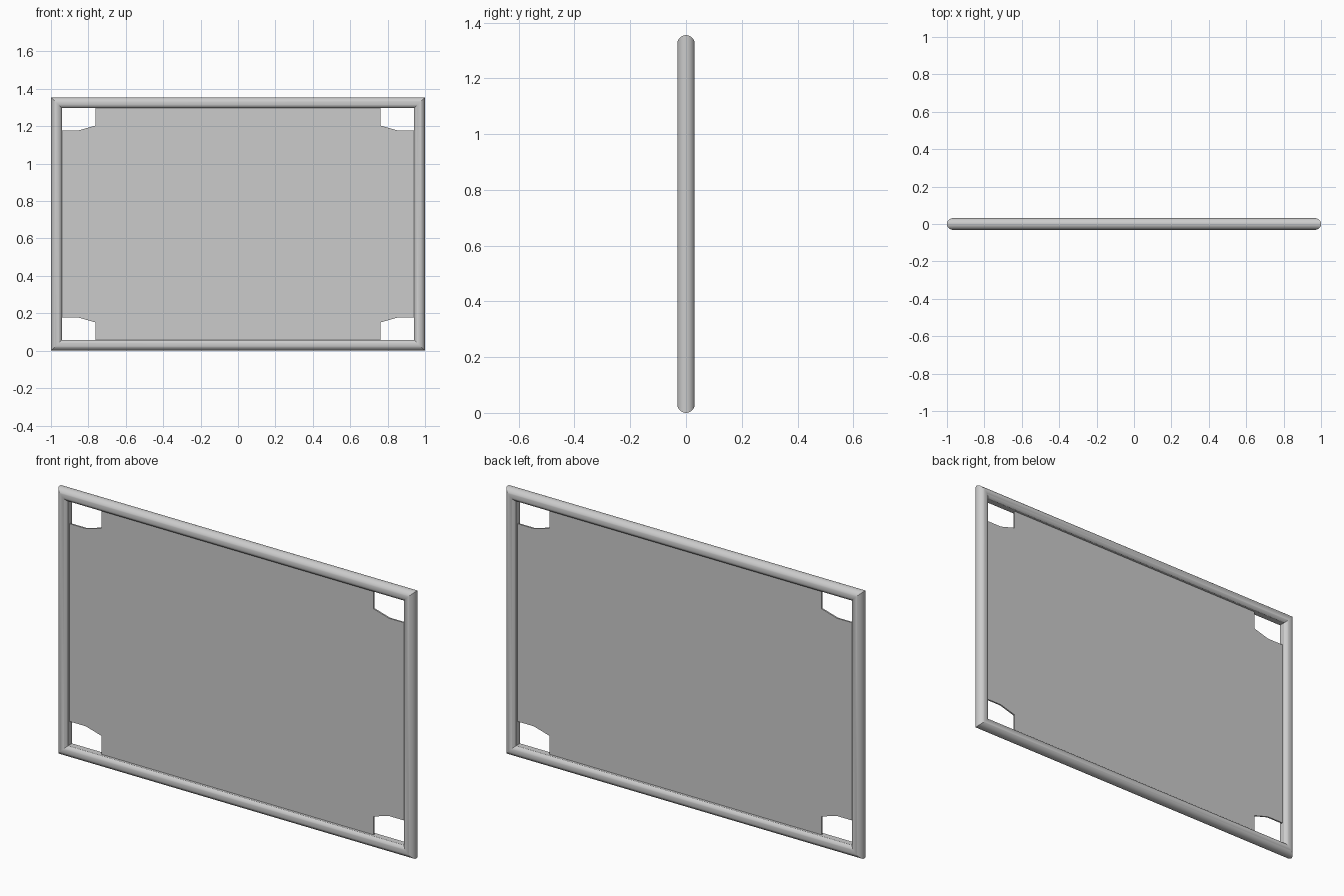
import bpy, bmesh, math

if "Cube" in bpy.data.objects:
    bpy.data.objects.remove(bpy.data.objects["Cube"])

W, H, R = 1.0, 1.355, 0.031    # half width, height, tube radius
FLAT = 0.027                   # inner flat face, measured from the tube centre
PANEL_T = 0.008


def make_object(name, bm):
    bmesh.ops.recalc_face_normals(bm, faces=bm.faces)
    mesh = bpy.data.meshes.new(name)
    bm.to_mesh(mesh)
    bm.free()
    obj = bpy.data.objects.new(name, mesh)
    bpy.context.collection.objects.link(obj)
    return obj


# Frame: round tube profile with a flattened inner side, swept around mitred corners
half = math.acos(FLAT / R)
n = 36
profile = []
for i in range(n + 1):
    a = half + (2 * math.pi - 2 * half) * i / n
    profile.append((R - R * math.cos(a) * -1, R * math.sin(a)))   # (inset, y)

bm = bmesh.new()
rings = []
for sx, sz in ((-1, -1), (1, -1), (1, 1), (-1, 1)):
    rings.append([bm.verts.new((sx * (W - d), y, H / 2 + sz * (H / 2 - d)))
                  for d, y in profile])
for k in range(4):
    a, b = rings[k], rings[(k + 1) % 4]
    for i in range(len(a)):
        j = (i + 1) % len(a)
        bm.faces.new((a[i], a[j], b[j], b[i]))
frame = make_object("frame", bm)
bpy.context.view_layer.objects.active = frame
frame.select_set(True)
bpy.ops.object.shade_smooth_by_angle(angle=math.radians(25))

# Panel: thin sheet with a bent notch at each corner
ix, iz = W - R, H / 2 - R
notch = [(ix, 0.501), (0.85, 0.501), (0.763, 0.526), (0.763, iz)]
outline = []
for sx, sz in ((1, 1), (-1, 1), (-1, -1), (1, -1)):
    pts = notch if sx * sz > 0 else notch[::-1]
    outline += [(sx * x, H / 2 + sz * z) for x, z in pts]

bm = bmesh.new()
face = bm.faces.new([bm.verts.new((x, -PANEL_T / 2, z)) for x, z in outline])
ext = bmesh.ops.extrude_face_region(bm, geom=[face])
for v in ext["geom"]:
    if isinstance(v, bmesh.types.BMVert):
        v.co.y = PANEL_T / 2
make_object("panel", bm)
